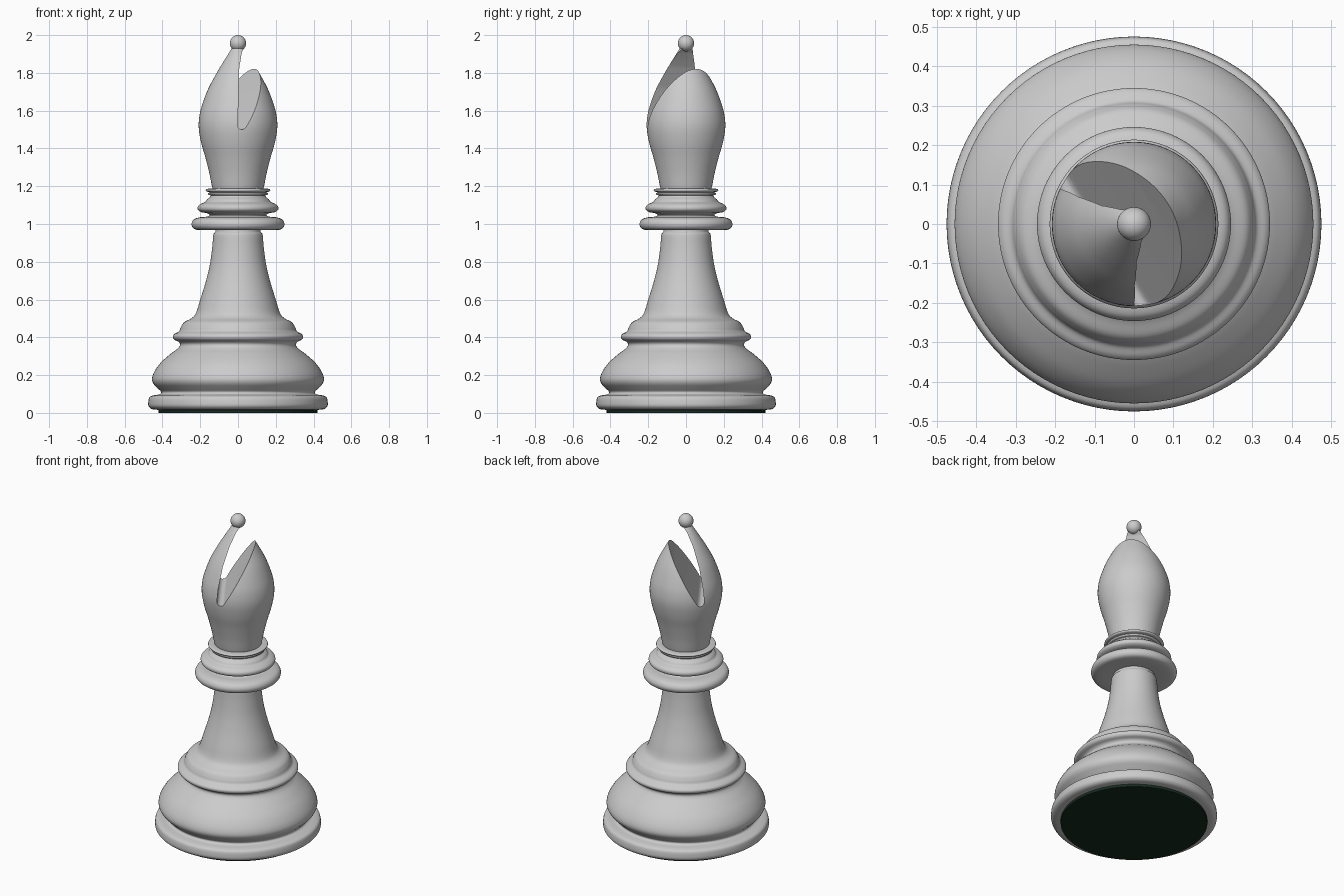
import bpy, bmesh
from math import sin, cos, pi, atan2, radians
from mathutils import Vector, Matrix

if "Cube" in bpy.data.objects:
    bpy.data.objects.remove(bpy.data.objects["Cube"])

SEGS = 96


def smooth_curve(points, steps=5):
    """Catmull-Rom curve through (radius, height) points."""
    pts = [Vector(p) for p in points]
    pts = [pts[0]] + pts + [pts[-1]]
    out = []
    for a, b, c, d in zip(pts, pts[1:], pts[2:], pts[3:]):
        for i in range(steps):
            t = i / steps
            out.append(0.5 * (2 * b + (c - a) * t + (2 * a - 5 * b + 4 * c - d) * t * t
                              + (3 * b - a - 3 * c + d) * t ** 3))
    return out + [pts[-1]]


def finish(bm, name):
    bmesh.ops.recalc_face_normals(bm, faces=bm.faces)
    mesh = bpy.data.meshes.new(name)
    bm.to_mesh(mesh)
    bm.free()
    obj = bpy.data.objects.new(name, mesh)
    bpy.context.collection.objects.link(obj)
    return obj


def shade(obj, angle=35):
    bpy.ops.object.select_all(action='DESELECT')
    obj.select_set(True)
    bpy.context.view_layer.objects.active = obj
    bpy.ops.object.shade_smooth_by_angle(angle=radians(angle))


def lathe(name, profile):
    """Closed solid of revolution, capped at both ends."""
    bm = bmesh.new()
    rings = [[bm.verts.new((r * cos(2 * pi * k / SEGS), r * sin(2 * pi * k / SEGS), z))
              for k in range(SEGS)] for r, z in profile]
    for lo, hi in zip(rings, rings[1:]):
        for k in range(SEGS):
            n = (k + 1) % SEGS
            bm.faces.new((lo[k], lo[n], hi[n], hi[k]))
    bm.faces.new(rings[0][::-1])
    bm.faces.new(rings[-1])
    return finish(bm, name)


# Felt pad under the base
felt = lathe("felt_pad", [(0.42, 0), (0.42, 0.025)])
green = bpy.data.materials.new("dark_green_felt")
green.diffuse_color = (0.008, 0.025, 0.015, 1)
green.use_nodes = True
green.node_tree.nodes["Principled BSDF"].inputs["Base Color"].default_value = green.diffuse_color
felt.data.materials.append(green)
shade(felt)

# Foot ring, bulged base, upper moulding and tapering stem
base = lathe("base_and_stem", smooth_curve([
    (0.42, 0.016), (0.455, 0.02), (0.473, 0.035), (0.475, 0.058), (0.469, 0.082),
    (0.45, 0.092), (0.415, 0.099), (0.408, 0.112), (0.425, 0.13), (0.448, 0.155),
    (0.455, 0.182), (0.442, 0.22), (0.41, 0.265), (0.36, 0.31), (0.32, 0.34),
    (0.307, 0.36), (0.315, 0.376), (0.338, 0.388), (0.345, 0.405), (0.335, 0.419),
    (0.312, 0.433), (0.302, 0.455), (0.285, 0.48), (0.245, 0.502), (0.222, 0.53),
    (0.2, 0.60), (0.172, 0.69), (0.15, 0.78), (0.137, 0.87), (0.132, 0.93),
    (0.128, 0.95), (0.12, 0.96), (0.12, 1.0)]))
shade(base)

# Collar: wide ring, middle ring and two thin discs
collar = lathe("collar", smooth_curve([
    (0.12, 0.97), (0.19, 0.967), (0.232, 0.974), (0.246, 0.998), (0.235, 1.023),
    (0.205, 1.035), (0.165, 1.039), (0.15, 1.047), (0.165, 1.057), (0.195, 1.063),
    (0.212, 1.075), (0.212, 1.093), (0.196, 1.107), (0.175, 1.116), (0.164, 1.13),
    (0.148, 1.143), (0.145, 1.152), (0.156, 1.155), (0.158, 1.163), (0.15, 1.168),
    (0.166, 1.172), (0.171, 1.179), (0.164, 1.186), (0.13, 1.188)]))
shade(collar, 50)

# Teardrop head
head = lathe("head", smooth_curve([
    (0.13, 1.17), (0.138, 1.20), (0.152, 1.27), (0.172, 1.35), (0.195, 1.43),
    (0.208, 1.51), (0.203, 1.58), (0.185, 1.645), (0.158, 1.715), (0.124, 1.78),
    (0.095, 1.83), (0.058, 1.89), (0.03, 1.935), (0.022, 1.955)]))

# Slanted slot cutter: outline across the slot, swept along the slot direction
bottom = [(-0.092 + 0.021 * cos(a), 1.522 + 0.021 * sin(a))
          for a in [pi + k * (pi * 0.83) / 8 for k in range(9)]]
outline = ([(0.02, 2.1), (0.018, 1.935), (-0.008, 1.905), (-0.045, 1.83), (-0.082, 1.72),
            (-0.106, 1.60)] + bottom + [(-0.004, 1.63), (0.064, 1.75), (0.105, 1.83), (0.24, 2.1)])
u, t = Vector((0.845, 0.535, 0)), Vector((0.535, -0.845, 0))
bm = bmesh.new()
ends = [[bm.verts.new(u * a + t * s + Vector((0, 0, z))) for a, z in outline] for s in (-0.4, 0.4)]
for k in range(len(outline)):
    n = (k + 1) % len(outline)
    bm.faces.new((ends[0][k], ends[0][n], ends[1][n], ends[1][k]))
for e in ends:
    bm.faces.new(e)
cutter = finish(bm, "slot_cutter")
cutter.hide_render = True

mod = head.modifiers.new("slot", 'BOOLEAN')
mod.operation = 'DIFFERENCE'
mod.solver = 'EXACT'
mod.object = cutter
bpy.context.view_layer.objects.active = head
bpy.ops.object.modifier_apply(modifier=mod.name)
bpy.data.objects.remove(cutter)
shade(head)

# Ball finial
bm = bmesh.new()
bmesh.ops.create_uvsphere(bm, u_segments=32, v_segments=20, radius=0.043,
                          matrix=Matrix.Translation((0, 0, 1.957)))
shade(finish(bm, "finial_ball"))
